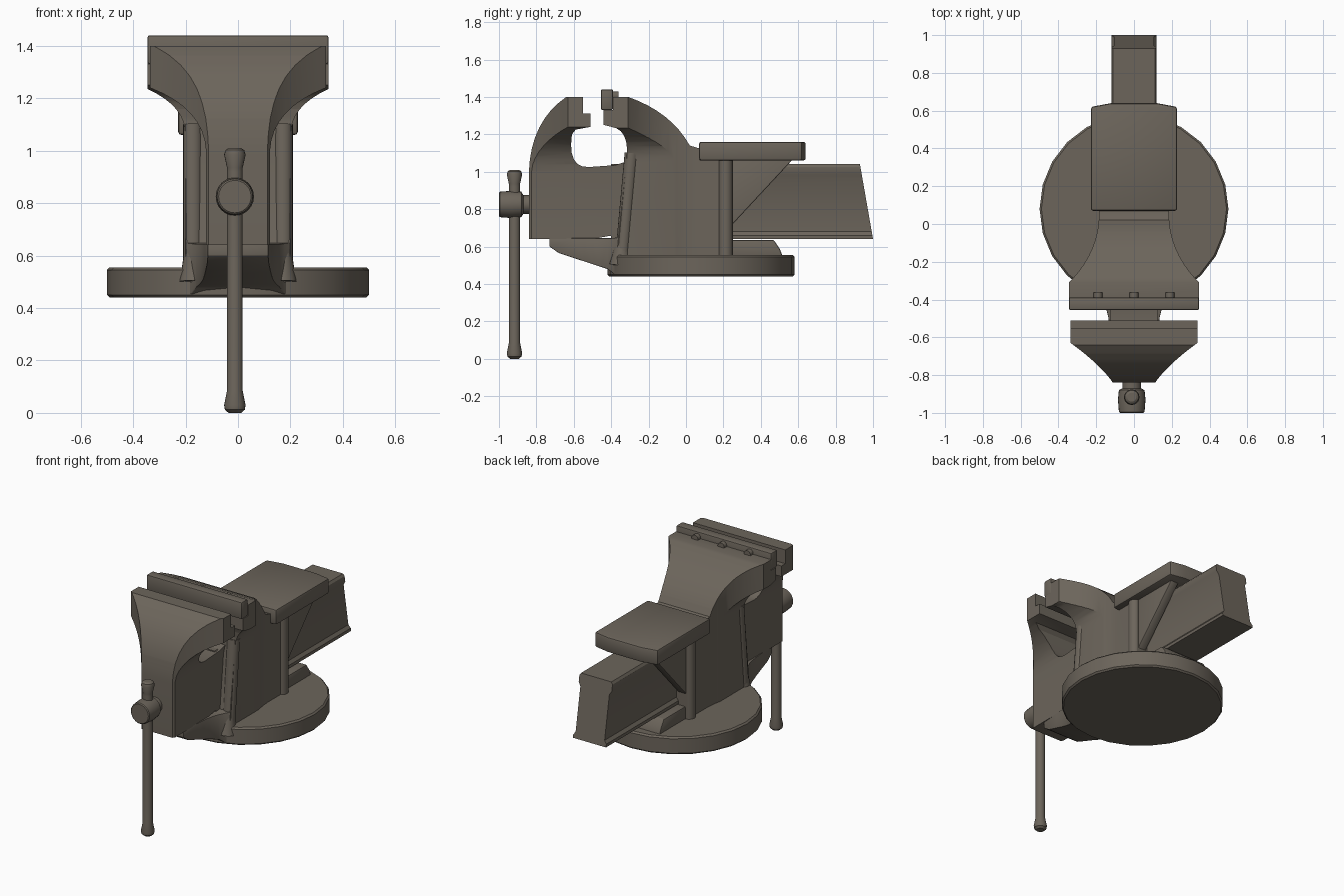
import bpy, bmesh, math
from mathutils import Vector

cube = bpy.data.objects.get("Cube")
if cube:
    bpy.data.objects.remove(cube, do_unlink=True)

iron = bpy.data.materials.new("warm_grey_iron")
iron.use_nodes = True
COLOUR = (0.15, 0.13, 0.105, 1)
iron.diffuse_color = COLOUR
iron.node_tree.nodes["Principled BSDF"].inputs["Base Color"].default_value = COLOUR


def activate(ob):
    bpy.ops.object.select_all(action='DESELECT')
    ob.select_set(True)
    bpy.context.view_layer.objects.active = ob


def make(name, bm):
    bmesh.ops.recalc_face_normals(bm, faces=bm.faces)
    mesh = bpy.data.meshes.new(name)
    bm.to_mesh(mesh)
    bm.free()
    mesh.materials.append(iron)
    ob = bpy.data.objects.new(name, mesh)
    bpy.context.collection.objects.link(ob)
    return ob


def finish(ob, bevel=0.0):
    activate(ob)
    if bevel:
        mod = ob.modifiers.new("soft_edges", 'BEVEL')
        mod.width = bevel
        mod.segments = 2
        mod.limit_method = 'ANGLE'
        mod.angle_limit = math.radians(40)
        bpy.ops.object.modifier_apply(modifier=mod.name)
    bpy.ops.object.shade_smooth_by_angle(angle=math.radians(32))
    return ob


def arc(a, ctrl, b, n=8):
    """Points of a quadratic curve from a to b."""
    a, c, b = Vector(a), Vector(ctrl), Vector(b)
    return [tuple(a * (1 - t) ** 2 + c * 2 * t * (1 - t) + b * t * t)
            for t in (i / n for i in range(n + 1))]


def both(half):
    """Close a half outline by mirroring it across the centre."""
    return half + [(-x, v) for x, v in reversed(half)]


def prism(name, pts, axis, lo, hi):
    """Extrude an outline along one axis."""
    place = {'x': lambda p, d: (d, p[0], p[1]),
             'y': lambda p, d: (p[0], d, p[1]),
             'z': lambda p, d: (p[0], p[1], d)}[axis]
    bm = bmesh.new()
    rings = [[bm.verts.new(place(p, d)) for p in pts] for d in (lo, hi)]
    for ring in rings:
        bm.faces.new(ring)
    for i in range(len(pts)):
        j = (i + 1) % len(pts)
        bm.faces.new((rings[0][i], rings[0][j], rings[1][j], rings[1][i]))
    return make(name, bm)


def intersect(ob, *others):
    """Keep only the volume shared by all outlines."""
    for other in others:
        activate(ob)
        mod = ob.modifiers.new("shape", 'BOOLEAN')
        mod.operation = 'INTERSECT'
        mod.solver = 'EXACT'
        mod.object = other
        bpy.ops.object.modifier_apply(modifier=mod.name)
        bpy.data.objects.remove(other, do_unlink=True)
    return ob


def box(name, x, y, z, bevel=0.008):
    pts = [(x[0], y[0]), (x[1], y[0]), (x[1], y[1]), (x[0], y[1])]
    return finish(prism(name, pts, 'z', *z), bevel)


def lathe(name, profile, origin, direction, sides=20):
    """Turned part: profile is (radius, distance along direction)."""
    rot = Vector(direction).to_track_quat('Z', 'Y')
    bm = bmesh.new()
    rings = []
    for r, d in profile:
        rings.append([bm.verts.new(Vector(origin) + rot @ Vector(
            (r * math.cos(math.tau * k / sides), r * math.sin(math.tau * k / sides), d)))
            for k in range(sides)])
    for a, b in zip(rings, rings[1:]):
        for k in range(sides):
            j = (k + 1) % sides
            bm.faces.new((a[k], a[j], b[j], b[k]))
    bm.faces.new(rings[0])
    bm.faces.new(rings[-1])
    return finish(make(name, bm))


def rod(name, a, b, r, sides=16):
    d = Vector(b) - Vector(a)
    return lathe(name, [(r, 0), (r, d.length)], a, d, sides)


# Round base
lathe("base_disc", [(0.49, 0), (0.5, 0.01), (0.5, 0.105), (0.49, 0.115)],
      (0, 0.08, 0.44), (0, 0, 1), 24)

# Fixed body and rear jaw
side = ([(0.25, 0.5), (-0.39, 0.5), (-0.37, 0.56), (-0.32, 1.04)]
        + arc((-0.315, 1.12), (-0.32, 1.23), (-0.4, 1.24), 5)
        + [(-0.44, 1.25), (-0.44, 1.33), (-0.39, 1.33), (-0.39, 1.4)]
        + arc((-0.31, 1.4), (-0.08, 1.32), (0.02, 1.14)) + [(0.07, 1.125), (0.25, 1.125)])
front = [(0.2, 0.4)] + arc((0.2, 1.06), (0.2, 1.17), (0.345, 1.235)) + [(0.345, 1.5)]
plan = [(0.345, -0.6), (0.345, -0.31)] + arc((0.325, -0.29), (0.19, -0.14), (0.185, 0.04)) + [(0.185, 0.4)]
body = intersect(prism("fixed_body", side, 'x', -0.5, 0.5),
                 prism("body_front", both(front), 'y', -0.7, 0.5),
                 prism("body_plan", both(plan), 'z', 0.3, 1.6))
finish(body)

# Sliding front jaw
side = ([(-0.3, 0.66), (-0.42, 0.655), (-0.5, 0.64), (-0.84, 0.64)]
        + arc((-0.84, 1.0), (-0.83, 1.27), (-0.64, 1.4))
        + [(-0.55, 1.4), (-0.55, 1.31), (-0.51, 1.31), (-0.51, 1.24), (-0.59, 1.225)]
        + arc((-0.61, 1.2), (-0.635, 1.02), (-0.52, 1.025), 6) + [(-0.38, 1.035), (-0.3, 1.06)])
front = [(0.122, 0.5)] + arc((0.122, 1.0), (0.13, 1.16), (0.335, 1.24)) + [(0.335, 1.5)]
plan = arc((0.105, -0.85), (0.17, -0.75), (0.335, -0.63)) + [(0.335, -0.2)]
jaw = intersect(prism("sliding_jaw", side, 'x', -0.5, 0.5),
                prism("jaw_front", both(front), 'y', -1, -0.1),
                prism("jaw_plan", both(plan), 'z', 0.3, 1.6))
finish(jaw)

# Sloping nose under the sliding jaw
side = [(-0.73, 0.645), (-0.73, 0.6), (-0.68, 0.565), (-0.42, 0.48), (-0.38, 0.45),
        (-0.25, 0.45), (-0.25, 0.66), (-0.4, 0.645)]
plan = [(0.11, -0.8), (0.125, -0.6)] + arc((0.13, -0.54), (0.14, -0.42), (0.2, -0.36), 5) + [(0.2, -0.2)]
finish(intersect(prism("front_nose", side, 'x', -0.4, 0.4),
                 prism("nose_plan", both(plan), 'z', 0.3, 0.8)), 0.006)

# Jaw plate with its screws
box("jaw_plate", (-0.345, 0.345), (-0.455, -0.39), (1.33, 1.44))
for x in (-0.19, 0, 0.19):
    rod("plate_screw", (x, -0.395, 1.405), (x, -0.362, 1.405), 0.024, 12)

# Anvil
plan = both([(0.228, 0.07), (0.228, 0.62), (0.12, 0.64)])
finish(prism("anvil", plan, 'z', 1.06, 1.16), 0.012)

# Slide bar with recessed flanks and a slanted rear end
half = [(0.12, 0.64), (0.12, 0.66), (0.105, 0.68), (0.105, 0.96), (0.12, 0.985), (0.12, 1.025), (0.11, 1.04)]
bar = prism("slide_bar", both(half), 'y', -0.4, 1)
for v in bar.data.vertices:
    if v.co.y > 0:
        v.co.y -= (v.co.z - 0.64) * 0.175
finish(bar)

# Ribs and gussets on both sides
for s in (-1, 1):
    rod("front_rib", (s * 0.172, -0.345, 0.5), (s * 0.172, -0.29, 1.1), 0.038)
    rod("rear_rib", (s * 0.172, 0.212, 0.5), (s * 0.172, 0.212, 1.1), 0.038)
    finish(prism("gusset", [(0.2, 0.67), (0.25, 0.72), (0.575, 1.07), (0.2, 1.07)], 'x',
                 *sorted((s * 0.115, s * 0.175))), 0.006)
    # Flared foot of the front rib
    lathe("rib_foot", [(0.06, 0), (0.05, 0.05), (0.036, 0.14)], (s * 0.165, -0.35, 0.5), (0, 0.1, 1))

# Swivel lock block behind the body
finish(prism("lock_block", [(0.2, 0.54), (0.52, 0.54), (0.5, 0.59), (0.47, 0.635), (0.2, 0.635)],
             'x', -0.17, 0.17), 0.008)

# Screw head and sliding handle
lathe("screw_head", [(0.05, -0.02), (0.05, 0.03), (0.068, 0.04), (0.073, 0.09), (0.068, 0.155), (0.062, 0.16)],
      (-0.012, -0.84, 0.825), (0, -1, 0), 24)
lathe("handle", [(0.024, 0), (0.038, 0.012), (0.041, 0.03), (0.03, 0.085), (0.03, 0.92), (0.03, 0.935),
                 (0.041, 0.985), (0.036, 1.002), (0.024, 1.01)], (-0.012, -0.917, 0), (0, 0, 1))
